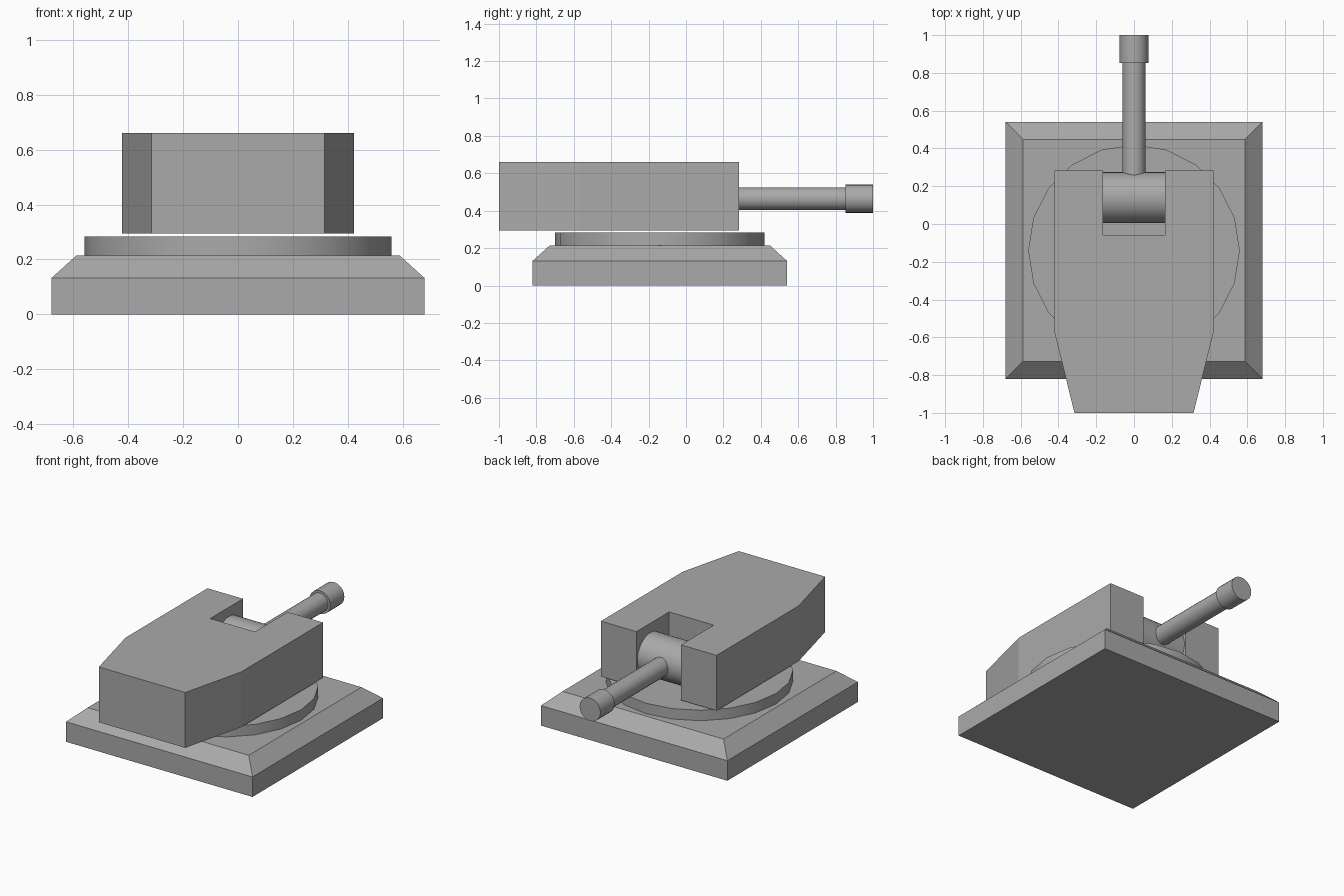
import bpy, bmesh, math
from mathutils import Matrix

cube = bpy.data.objects.get("Cube")
if cube:
    bpy.data.objects.remove(cube, do_unlink=True)

GREY = 0.4
metal = bpy.data.materials.new("grey metal")
metal.use_nodes = True
metal.diffuse_color = (GREY, GREY, GREY, 1)
metal.node_tree.nodes["Principled BSDF"].inputs["Base Color"].default_value = (GREY, GREY, GREY, 1)


def finish(name, bm, smooth=False):
    bmesh.ops.recalc_face_normals(bm, faces=bm.faces)
    mesh = bpy.data.meshes.new(name)
    bm.to_mesh(mesh)
    bm.free()
    mesh.materials.append(metal)
    obj = bpy.data.objects.new(name, mesh)
    bpy.context.collection.objects.link(obj)
    if smooth:
        bpy.ops.object.select_all(action='DESELECT')
        obj.select_set(True)
        bpy.context.view_layer.objects.active = obj
        bpy.ops.object.shade_smooth_by_angle(angle=math.radians(35))
    return obj


def cylinder(name, radius, length, centre, axis='Z', sides=20):
    turn = {'X': Matrix.Rotation(math.pi / 2, 4, 'Y'),
            'Y': Matrix.Rotation(math.pi / 2, 4, 'X'),
            'Z': Matrix.Identity(4)}[axis]
    bm = bmesh.new()
    bmesh.ops.create_cone(bm, cap_ends=True, segments=sides, radius1=radius, radius2=radius,
                          depth=length, matrix=Matrix.Translation(centre) @ turn)
    return finish(name, bm, smooth=True)


def extrude_outline(name, outline, bottom, top):
    bm = bmesh.new()
    face = bm.faces.new([bm.verts.new((x, y, bottom)) for x, y in outline])
    new = bmesh.ops.extrude_face_region(bm, geom=[face])["geom"]
    bmesh.ops.translate(bm, vec=(0, 0, top - bottom),
                        verts=[v for v in new if isinstance(v, bmesh.types.BMVert)])
    return finish(name, bm)


# Square plinth with a sloped upper edge
MID_Y = -0.14
bm = bmesh.new()
rings = []
for half, z in ((0.68, 0), (0.68, 0.132), (0.588, 0.215)):
    rings.append([bm.verts.new((sx * half, MID_Y + sy * half, z))
                  for sx, sy in ((-1, -1), (1, -1), (1, 1), (-1, 1))])
for low, high in zip(rings, rings[1:]):
    for i in range(4):
        j = (i + 1) % 4
        bm.faces.new((low[i], low[j], high[j], high[i]))
bm.faces.new(rings[0])
bm.faces.new(rings[-1])
finish("plinth", bm)

# Turntable
cylinder("turntable", 0.56, 0.07, (0, MID_Y, 0.249))

# Turret housing: mirrored half outline, tapered at the front, slotted at the back
half = [(0.315, -1), (0.422, -0.57), (0.422, 0.284), (0.163, 0.284), (0.163, -0.057)]
outline = half + [(-x, y) for x, y in reversed(half)]
extrude_outline("turret_housing", outline, 0.295, 0.66)

# Gun
GUN_Z = 0.464
cylinder("gun_pivot", 0.135, 0.326, (0, 0.14, GUN_Z), 'X', 32)
cylinder("gun_barrel", 0.061, 0.66, (0, 0.53, GUN_Z), 'Y')
cylinder("gun_muzzle", 0.076, 0.147, (0, 0.9265, GUN_Z), 'Y')
